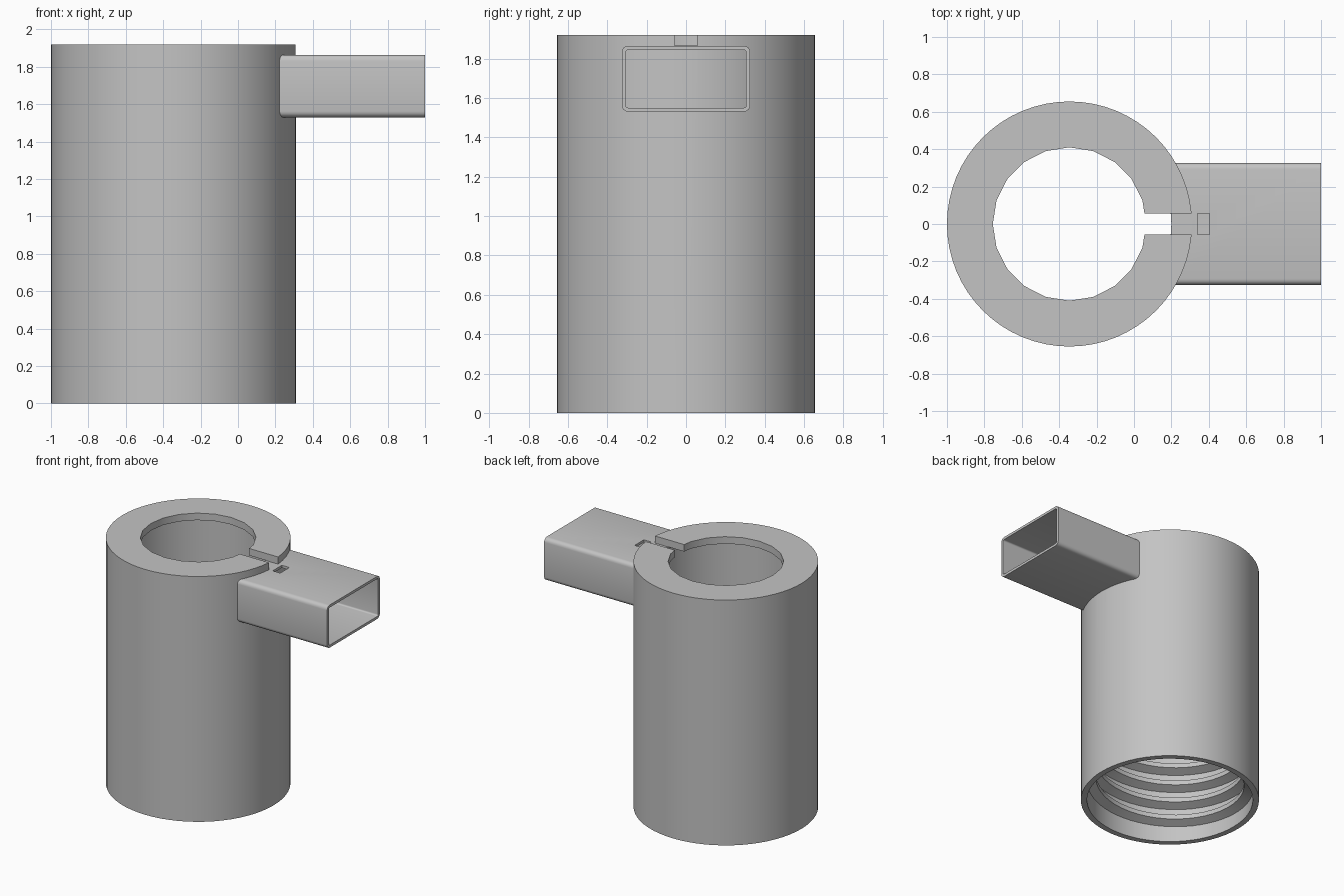
import bpy, bmesh, math
from mathutils import Vector

if "Cube" in bpy.data.objects:
    bpy.data.objects.remove(bpy.data.objects["Cube"], do_unlink=True)

GREY = (0.55, 0.55, 0.55, 1)
mat = bpy.data.materials.new("plain grey")
mat.use_nodes = True
mat.diffuse_color = GREY
mat.node_tree.nodes["Principled BSDF"].inputs["Base Color"].default_value = GREY

CX = -0.345                     # axis of the sleeve
R_OUT, R_BORE, R_ROOT, R_LIP = 0.655, 0.545, 0.61, 0.41
HEIGHT, LIP_Z, THREAD_TOP = 1.92, 1.865, 1.2


def finish(name, bm):
    bmesh.ops.recalc_face_normals(bm, faces=bm.faces)
    me = bpy.data.meshes.new(name)
    bm.to_mesh(me)
    bm.free()
    ob = bpy.data.objects.new(name, me)
    bpy.context.collection.objects.link(ob)
    me.materials.append(mat)
    return ob


def skin(name, rings, closed):
    """Join equal rings of points into a surface; cap the ends when open."""
    bm = bmesh.new()
    loops = [[bm.verts.new(p) for p in ring] for ring in rings]
    n = len(loops[0])
    pairs = list(zip(loops, loops[1:] + loops[:1]))
    for a, b in pairs if closed else pairs[:-1]:
        for i in range(n):
            j = (i + 1) % n
            bm.faces.new((a[i], a[j], b[j], b[i]))
    if not closed:
        bm.faces.new(loops[0])
        bm.faces.new(loops[-1])
    return finish(name, bm)


def polar(r, angle, z):
    return Vector((CX + r * math.cos(angle), r * math.sin(angle), z))


def circle(r, z, n):
    return [polar(r, math.tau * i / n, z) for i in range(n)]


def box(name, x0, x1, y, z0, z1):
    return skin(name, [[(x, -y, z), (x1 + x0 - x, -y, z), (x1 + x0 - x, y, z), (x, y, z)]
                       for x, z in ((x0, z0), (x0, z1))], False)


def cut(ob, cutter):
    mod = ob.modifiers.new("cut", "BOOLEAN")
    mod.operation, mod.solver, mod.object = "DIFFERENCE", "EXACT", cutter
    cutter.hide_render = True
    with bpy.context.temp_override(object=ob, active_object=ob):
        bpy.ops.object.modifier_apply(modifier=mod.name)
    bpy.data.objects.remove(cutter, do_unlink=True)


def smooth(ob, degrees=30):
    bpy.ops.object.select_all(action="DESELECT")
    ob.select_set(True)
    bpy.context.view_layer.objects.active = ob
    bpy.ops.object.shade_smooth_by_angle(angle=math.radians(degrees))


def rounded_rect(x, hy, z0, z1, r):
    pts = []
    corners = ((hy - r, z1 - r), (r - hy, z1 - r), (r - hy, z0 + r), (hy - r, z0 + r))
    for k, (y, z) in enumerate(corners):
        for i in range(5):
            a = math.pi / 2 * (k + i / 4)
            pts.append((x, y + r * math.cos(a), z + r * math.sin(a)))
    return pts


# Sleeve: outer wall, top, bore with a wider threaded section at the bottom
profile = [(R_OUT, 0), (R_OUT, HEIGHT)]
bore = [(R_BORE, LIP_Z), (R_BORE, THREAD_TOP), (R_ROOT, THREAD_TOP), (R_ROOT, 0)]
outer = [circle(r, z, 64) for r, z in profile]
sleeve = skin("sleeve", outer, False)
cut(sleeve, skin("bore_cutter", [circle(r, z, 64) for r, z in
                                 bore[:3] + [(R_ROOT, -0.1)]], False))

# Faceted opening through the top lip, and the slot beside it
cut(sleeve, skin("opening_cutter", [circle(R_LIP, z, 20) for z in (1.7, 2.1)], False))
cut(sleeve, box("slot_cutter", -0.1, 0.5, 0.057, LIP_Z - 0.001, 2.1))
smooth(sleeve)

# Internal screw thread: a trapezoid swept along a helix
PITCH, TURNS, STEPS = 0.145, 7.4, 48
section = ((R_ROOT + 0.01, -0.05), (R_BORE, -0.018), (R_BORE, 0.018), (R_ROOT + 0.01, 0.05))
thread = skin("screw_thread", [
    [polar(r, math.tau * i / STEPS, 0.08 + PITCH * i / STEPS + dz) for r, dz in section]
    for i in range(int(TURNS * STEPS) + 1)], False)
smooth(thread)

# Rectangular side tube, open at the outer end
X0, X1 = 0.215, 1.0
tube = skin("side_tube", [
    rounded_rect(X0, 0.326, 1.53, 1.864, 0.032), rounded_rect(X1, 0.326, 1.53, 1.864, 0.032),
    rounded_rect(X1, 0.306, 1.55, 1.844, 0.012), rounded_rect(X0, 0.306, 1.55, 1.844, 0.012)], True)
cut(tube, box("tie_hole_cutter", 0.34, 0.405, 0.057, 1.75, 2.0))
smooth(tube)
